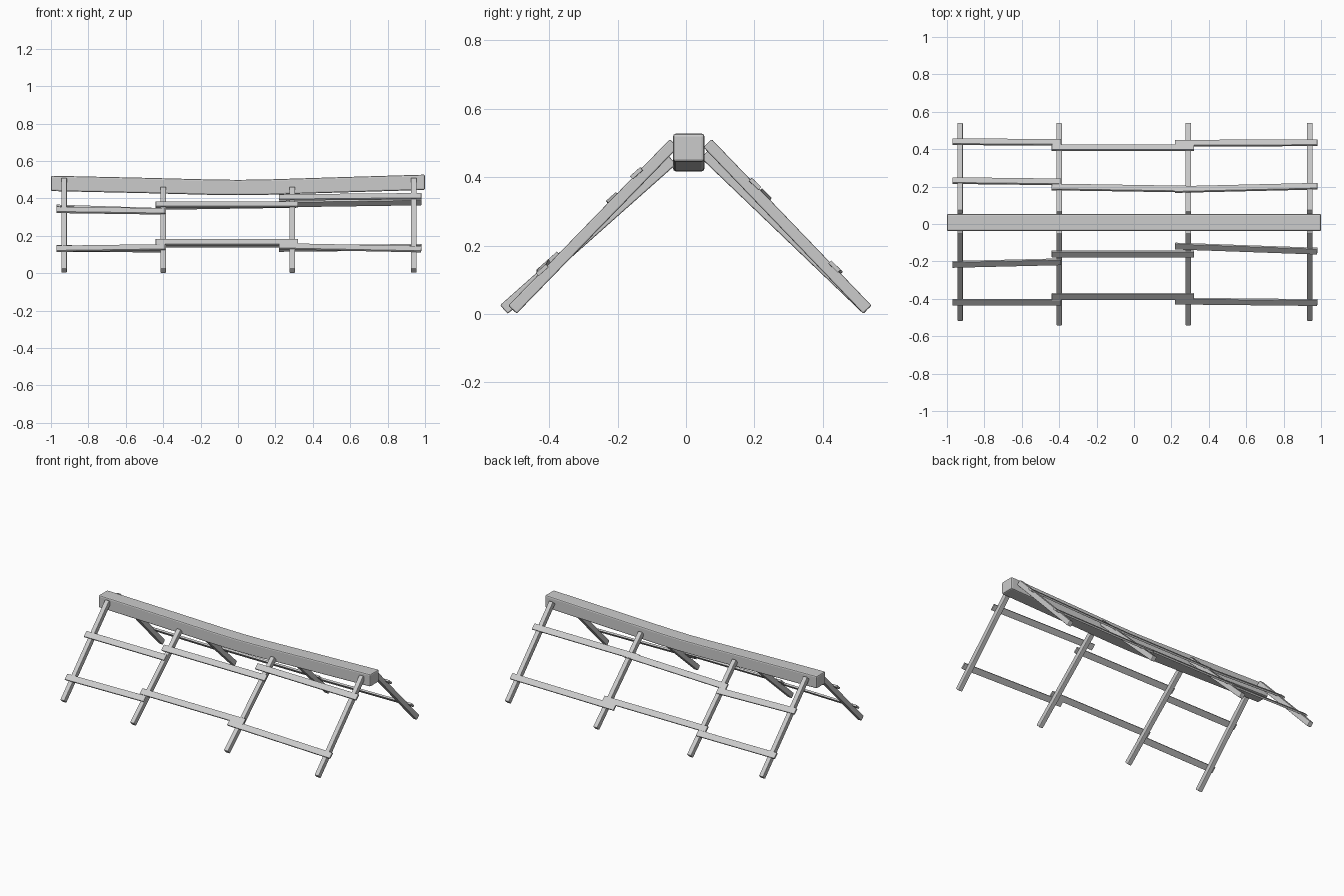
import bpy, bmesh
from mathutils import Vector, Matrix

if "Cube" in bpy.data.objects:
    bpy.data.objects.remove(bpy.data.objects["Cube"])


def finish(name, bm, bevel):
    bmesh.ops.recalc_face_normals(bm, faces=bm.faces)
    mesh = bpy.data.meshes.new(name)
    bm.to_mesh(mesh)
    bm.free()
    obj = bpy.data.objects.new(name, mesh)
    bpy.context.collection.objects.link(obj)
    mod = obj.modifiers.new("edge_bevel", 'BEVEL')
    mod.width, mod.segments, mod.limit_method = bevel, 2, 'ANGLE'
    return obj


def plank(name, a, b, side, width, thick, bevel):
    """Box running from a to b, with its width along the side vector."""
    a, b = Vector(a), Vector(b)
    x = (b - a).normalized()
    z = x.cross(Vector(side)).normalized()
    y = z.cross(x)
    rot = Matrix((x, y, z)).transposed().to_4x4()
    bm = bmesh.new()
    bmesh.ops.create_cube(bm, size=1)
    size = Matrix.Diagonal(((b - a).length, width, thick, 1))
    bm.transform(Matrix.Translation((a + b) / 2) @ rot @ size)
    return finish(name, bm, bevel)


# sagging ridge beam
bm = bmesh.new()
rings = []
for x, z in [(-1, .480), (-.5, .469), (-.15, .460), (0, .458), (.15, .460), (.5, .471), (1, .486)]:
    rings.append([bm.verts.new((x, .008 + sy * .046, z + sz * .041))
                  for sy, sz in ((-1, -1), (1, -1), (1, 1), (-1, 1))])
for r, s in zip(rings, rings[1:]):
    for i in range(4):
        j = (i + 1) % 4
        bm.faces.new((r[i], r[j], s[j], s[i]))
bm.faces.new(rings[0])
bm.faces.new(rings[-1])
finish("ridge_beam", bm, .008)

# rafters: (foot y, foot z, top y, top z) for outer and inner pairs
LINES = {
    "front": {"outer": (-.507, .013, -.035, .499), "inner": (-.532, .013, -.04, .45)},
    "back": {"outer": (.530, .013, .063, .499), "inner": (.530, .013, .055, .468)},
}
RAFTERS = [(-.93, "outer"), (-.40, "inner"), (.29, "inner"), (.94, "outer")]
for side, kinds in LINES.items():
    for i, (x, kind) in enumerate(RAFTERS):
        y0, z0, y1, z1 = kinds[kind]
        plank(f"{side}_rafter_{i + 1}", (x, y0, z0), (x, y1, z1), (1, 0, 0), .03, .034, .004)


def on_roof(side, kind, x, y):
    """Point just above the upper face of a rafter at a given y."""
    y0, z0, y1, z1 = LINES[side][kind]
    slope = Vector((0, y1 - y0, z1 - z0)).normalized()
    normal = Vector((0, -slope.z, slope.y))
    if normal.z < 0:
        normal = -normal
    z = z0 + (y - y0) / (y1 - y0) * (z1 - z0)
    p = Vector((x, y, z)) + normal * .018
    return p + slope * ((y - p.y) / slope.y)


# battens: x start, x end, rafter kinds, then (y start, y end) per row
SPANS = [(-.97, -.39, "outer", "inner"), (-.44, .32, "inner", "inner"), (.22, .98, "inner", "outer")]
ROWS = {
    ("front", "lower"): [(-.418, -.418), (-.388, -.388), (-.412, -.420)],
    ("front", "upper"): [(-.216, -.202), (-.160, -.160), (-.118, -.145)],
    ("back", "lower"): [(.440, .436), (.408, .408), (.432, .434)],
    ("back", "upper"): [(.232, .225), (.198, .186), (.184, .202)],
}
for (side, row), ys in ROWS.items():
    for i, ((xa, xb, ka, kb), (ya, yb)) in enumerate(zip(SPANS, ys)):
        a = on_roof(side, ka, xa, ya)
        b = on_roof(side, kb, xb, yb)
        y0, z0, y1, z1 = LINES[side]["inner"]
        plank(f"{side}_{row}_batten_{i + 1}", a, b, (0, y1 - y0, z1 - z0), .039, .012, .001)
